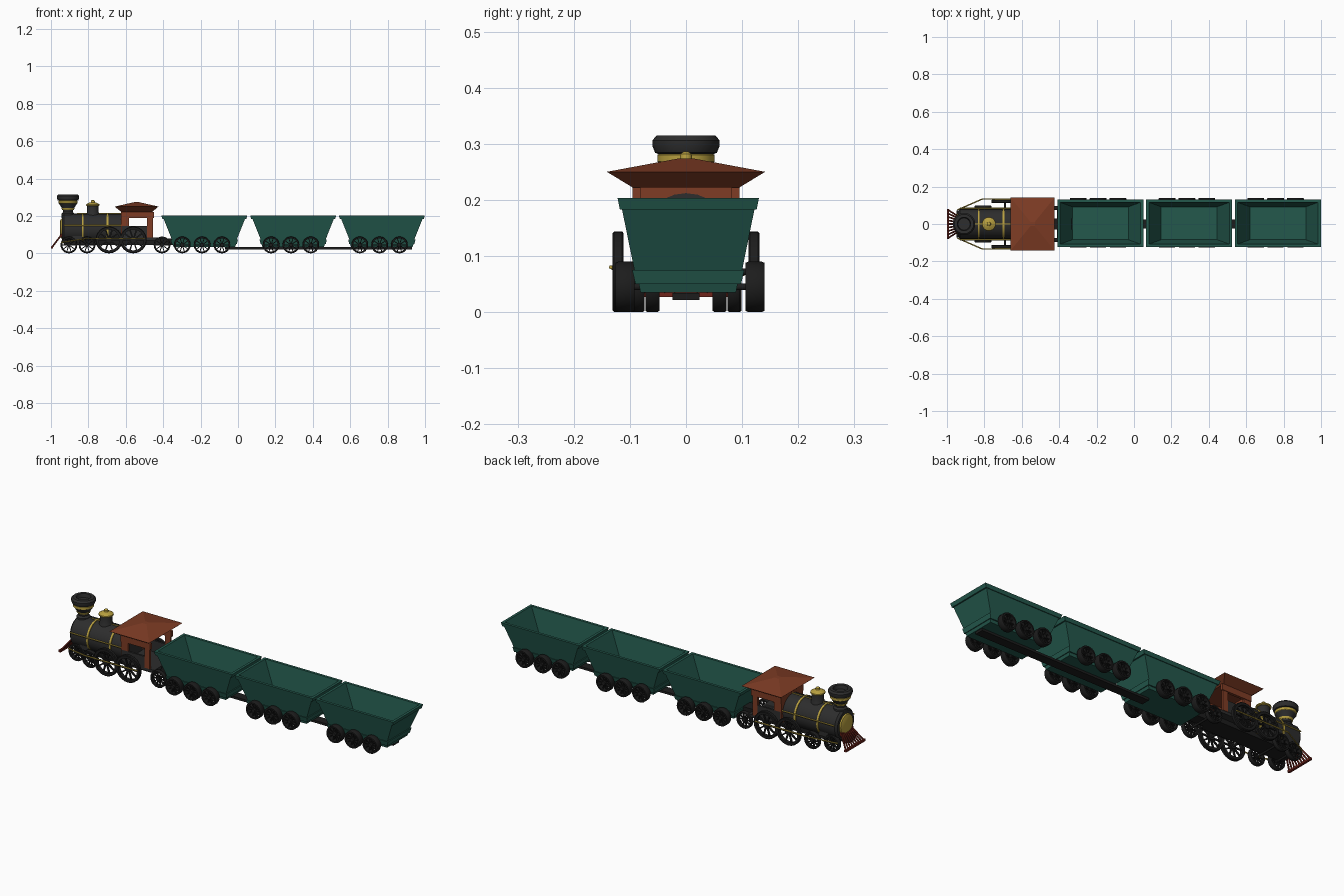
import bpy, bmesh, math
from mathutils import Vector, Matrix

if "Cube" in bpy.data.objects:
    bpy.data.objects.remove(bpy.data.objects["Cube"], do_unlink=True)


def material(name, rgb):
    m = bpy.data.materials.new(name)
    m.use_nodes = True
    m.diffuse_color = (*rgb, 1)
    m.node_tree.nodes["Principled BSDF"].inputs["Base Color"].default_value = (*rgb, 1)
    return m


GREEN = material("wagon green", (.017, .098, .073))
BROWN = material("cab brown", (.21, .045, .018))
RED = material("guard red", (.16, .018, .011))
GOLD = material("brass", (.48, .35, .05))
BLACK = material("boiler black", (.026, .026, .026))
IRON = material("wheel iron", (.012, .012, .012))

TO_X = Matrix.Rotation(math.pi / 2, 4, 'Y')
TO_Y = Matrix.Rotation(-math.pi / 2, 4, 'X')


def finish(name, bm, mat, smooth=False):
    bmesh.ops.recalc_face_normals(bm, faces=bm.faces[:])
    mesh = bpy.data.meshes.new(name)
    bm.to_mesh(mesh)
    bm.free()
    mesh.materials.append(mat)
    ob = bpy.data.objects.new(name, mesh)
    bpy.context.collection.objects.link(ob)
    if smooth:
        bpy.ops.object.select_all(action='DESELECT')
        ob.select_set(True)
        bpy.context.view_layer.objects.active = ob
        bpy.ops.object.shade_smooth_by_angle(angle=math.radians(35))
    return ob


def add_box(bm, lo, hi, matrix=Matrix()):
    lo, hi = Vector(lo), Vector(hi)
    size = Matrix.Diagonal((*(hi - lo), 1))
    bmesh.ops.create_cube(bm, size=1, matrix=matrix @ Matrix.Translation((lo + hi) / 2) @ size)


def box(name, lo, hi, mat):
    bm = bmesh.new()
    add_box(bm, lo, hi)
    return finish(name, bm, mat)


def add_loft(bm, rings, closed=False):
    """Bridge equal rings of points; cap the ends, or join last to first."""
    loops = [[bm.verts.new(p) for p in ring] for ring in rings]
    n = len(loops[0])
    for a, b in zip(loops, loops[1:] + (loops[:1] if closed else [])):
        for i in range(n):
            j = (i + 1) % n
            bm.faces.new((a[i], a[j], b[j], b[i]))
    if not closed:
        bm.faces.new(loops[0])
        bm.faces.new(loops[-1])


def circles(profile, at, axis=Matrix(), seg=24):
    m = Matrix.Translation(at) @ axis
    turn = [math.tau * i / seg for i in range(seg)]
    return [[m @ Vector((r * math.cos(t), r * math.sin(t), h)) for t in turn] for r, h in profile]


def lathe(name, profile, at, mat, axis=Matrix(), closed=False):
    bm = bmesh.new()
    add_loft(bm, circles(profile, at, axis), closed)
    return finish(name, bm, mat, True)


def rect_loft(name, rings, at, mat):
    bm = bmesh.new()
    x, y = at
    add_loft(bm, [[(x + sx * hx, y + sy * hy, z) for sx, sy in ((-1, -1), (1, -1), (1, 1), (-1, 1))]
                  for z, hx, hy in rings])
    return finish(name, bm, mat)


def rod(name, points, r, mat, seg=6):
    bm = bmesh.new()
    for a, b in zip(points, points[1:]):
        a, b = Vector(a), Vector(b)
        turn = (b - a).to_track_quat('Z', 'Y').to_matrix().to_4x4()
        add_loft(bm, circles([(r, 0), (r, (b - a).length)], a, turn, seg))
    return finish(name, bm, mat)


def wheel(name, x, y, r, width, spokes=10):
    """Spoked wheel with stepped rim and hub, turning about y."""
    bm = bmesh.new()
    at, w = (x, y, r), width / 2
    rim = [(r * .78, -w), (r * .95, -w), (r, -w * .7), (r, w * .7), (r * .95, w), (r * .78, w)]
    add_loft(bm, circles(rim, at, TO_Y), True)
    add_loft(bm, circles([(r * .22, -w), (r * .22, w)], at, TO_Y, 12))
    t = r * .05
    for i in range(spokes):
        m = Matrix.Translation(at) @ Matrix.Rotation(math.tau * i / spokes, 4, 'Y')
        add_box(bm, (r * .15, -w * .4, -t), (r * .82, w * .4, t), m)
    finish(name, bm, IRON, True)


def axle(name, x, y, spread, r, width):
    for side, s in (("left", 1), ("right", -1)):
        wheel(f"{name}_wheel_{side}", x, y + s * spread, r, width)
    lathe(f"{name}_axle", [(.006, -spread), (.006, spread)], (x, y, r), IRON, TO_Y)


# Open wagons: one shell running up the outside and down the inside
WAGON = [(.035, .165, .085), (.05, .17, .088), (.05, .174, .094), (.075, .18, .1), (.075, .174, .096),
         (.183, .217, .118), (.183, .224, .122), (.203, .23, .126), (.203, .216, .112), (.07, .15, .088)]
for n, x in enumerate((-.18, .295, .769)):
    rect_loft(f"wagon_{n + 1}_body", WAGON, (x, .004), GREEN)
    for k in (-1, 0, 1):
        axle(f"wagon_{n + 1}_{k + 2}", x - .012 + k * .106, .007, .116, .045, .034)
box("long_drawbar", (-.07, -.024, .022), (.93, .024, .034), IRON)
box("coupling", (-.46, -.03, .045), (-.33, .03, .08), IRON)

# Locomotive chassis and wheels
box("chassis", (-.93, -.05, .045), (-.44, .05, .085), IRON)
box("cab_floor", (-.625, -.09, .07), (-.43, .09, .085), BLACK)
axle("leading_1", -.904, 0, .06, .045, .025)
axle("leading_2", -.807, 0, .088, .045, .022)
axle("driving_1", -.69, 0, .121, .072, .02)
axle("driving_2", -.56, 0, .121, .072, .02)
axle("trailing", -.406, 0, .085, .045, .022)

# Boiler with brass front, bands and rails
CZ = .132
lathe("boiler", [(.07, -.94), (.08, -.93), (.08, -.61)], (0, 0, CZ), BLACK, TO_X)
lathe("boiler_front", [(.035, -.953), (.052, -.947), (.055, -.938)], (0, 0, CZ), GOLD, TO_X)
for n, x in enumerate((-.83, -.697)):
    lathe(f"boiler_band_{n + 1}", [(.078, -.005), (.084, -.005), (.084, .005), (.078, .005)],
          (x, 0, CZ), GOLD, TO_X, True)
rod("top_rail", [(-.86, 0, .213), (-.62, 0, .213)], .003, GOLD)
for side, s in (("left", 1), ("right", -1)):
    rod(f"boiler_rail_{side}", [(-.93, s * .084, .15), (-.62, s * .084, .15)], .0035, GOLD)
    rod(f"side_rod_{side}", [(-.945, s * .075, .058), (-.81, s * .134, .08), (-.5, s * .134, .08)], .0035, GOLD)
    box(f"cylinder_{side}", (-.885, s * .05 - .02, .07), (-.83, s * .05 + .02, .1), BLACK)

# Chimney
STACK = (-.909, 0, 0)
lathe("chimney", [(.034, .19), (.034, .213), (.026, .222), (.028, .235), (.05, .268)], STACK, BLACK)
lathe("chimney_foot_band", [(.03, .232), (.033, .235), (.035, .242), (.03, .244)], STACK, GOLD)
lathe("chimney_band", [(.046, .264), (.051, .268), (.051, .28), (.046, .284)], STACK, GOLD)
lathe("chimney_cap", [(.048, .281), (.055, .284), (.06, .296), (.06, .306), (.052, .315),
                      (.036, .315), (.032, .295)], STACK, BLACK)

# Steam dome
DOME = (-.776, 0, 0)
lathe("dome", [(.036, .195), (.033, .215), (.03, .222), (.03, .256)], DOME, BLACK)
lathe("dome_cap", [(.03, .253), (.037, .256), (.036, .262), (.022, .27), (.011, .273), (.01, .282), (.004, .286)],
      DOME, GOLD)

# Cab: dark lower panels, brown posts around open windows, hipped roof
for side, s in (("left", 1), ("right", -1)):
    y0, y1 = sorted((s * .082, s * .092))
    box(f"cab_panel_{side}", (-.62, y0, .085), (-.486, y1, .145), BLACK)
    box(f"cab_front_post_{side}", (-.62, y0, .145), (-.582, y1, .19), BROWN)
    box(f"cab_rear_post_{side}", (-.486, y0, .085), (-.455, y1, .19), BROWN)
    box(f"cab_header_{side}", (-.625, s * .088 - .007, .19), (-.45, s * .088 + .007, .222), BROWN)
box("cab_front_wall", (-.625, -.09, .085), (-.612, .09, .222), BROWN)
rect_loft("cab_roof", [(.222, .083, .095), (.25, .117, .141), (.274, .012, .012)], (-.542, 0), BROWN)

# Fanned front guard
for i in range(-4, 5):
    rod(f"guard_bar_{i + 5}", [(-.995, i * .019, .032), (-.945, i * .011, .098)], .0045, RED)
box("guard_foot", (-1, -.081, .027), (-.988, .081, .038), RED)
box("guard_beam", (-.95, -.05, .088), (-.935, .05, .104), RED)
